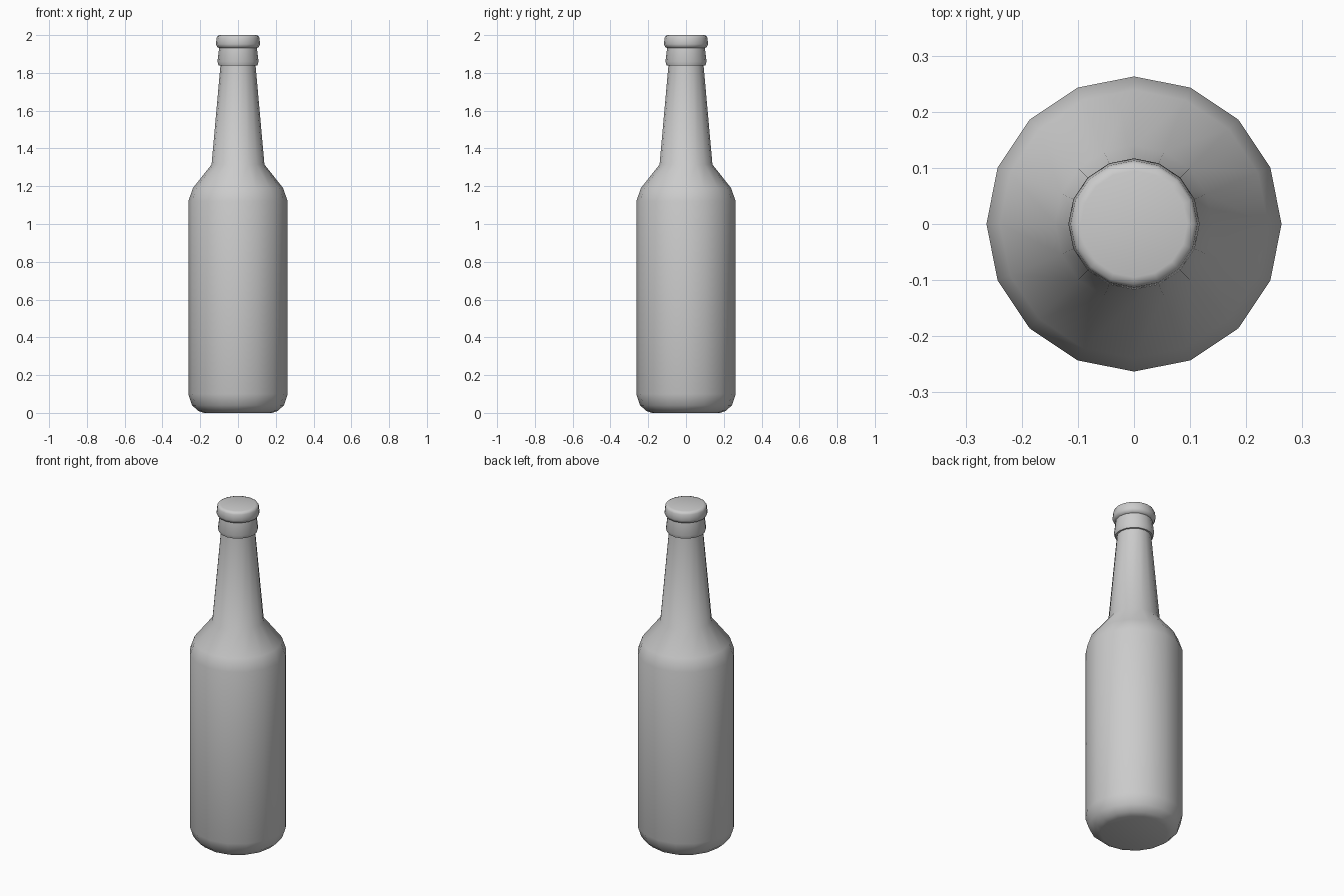
import bpy, bmesh, math

if "Cube" in bpy.data.objects:
    bpy.data.objects.remove(bpy.data.objects["Cube"])

SIDES = 16


def lathe(name, profile):
    """Revolve (radius, z) points around z and close both ends."""
    bm = bmesh.new()
    rings = []
    for r, z in profile:
        rings.append([bm.verts.new((r * math.cos(2 * math.pi * i / SIDES),
                                    r * math.sin(2 * math.pi * i / SIDES), z))
                      for i in range(SIDES)])
    for low, high in zip(rings, rings[1:]):
        for i in range(SIDES):
            j = (i + 1) % SIDES
            bm.faces.new((low[i], low[j], high[j], high[i]))
    bm.faces.new(rings[0][::-1])
    bm.faces.new(rings[-1])
    mesh = bpy.data.meshes.new(name)
    bm.to_mesh(mesh)
    bm.free()
    obj = bpy.data.objects.new(name, mesh)
    bpy.context.collection.objects.link(obj)
    bpy.ops.object.select_all(action='DESELECT')
    obj.select_set(True)
    bpy.context.view_layer.objects.active = obj
    bpy.ops.object.shade_smooth_by_angle(angle=math.radians(50))
    return obj


# Bottle: rounded base, straight body, shoulder, neck, collar and lip
lathe("bottle", [
    (0.18, 0.0), (0.21, 0.01), (0.243, 0.04), (0.263, 0.10),
    (0.263, 1.12), (0.239, 1.19), (0.14, 1.315),
    (0.093, 1.84), (0.103, 1.84), (0.109, 1.86),
    (0.100, 1.932), (0.110, 1.936), (0.117, 1.952),
    (0.113, 1.986), (0.108, 1.996), (0.095, 2.0),
])
